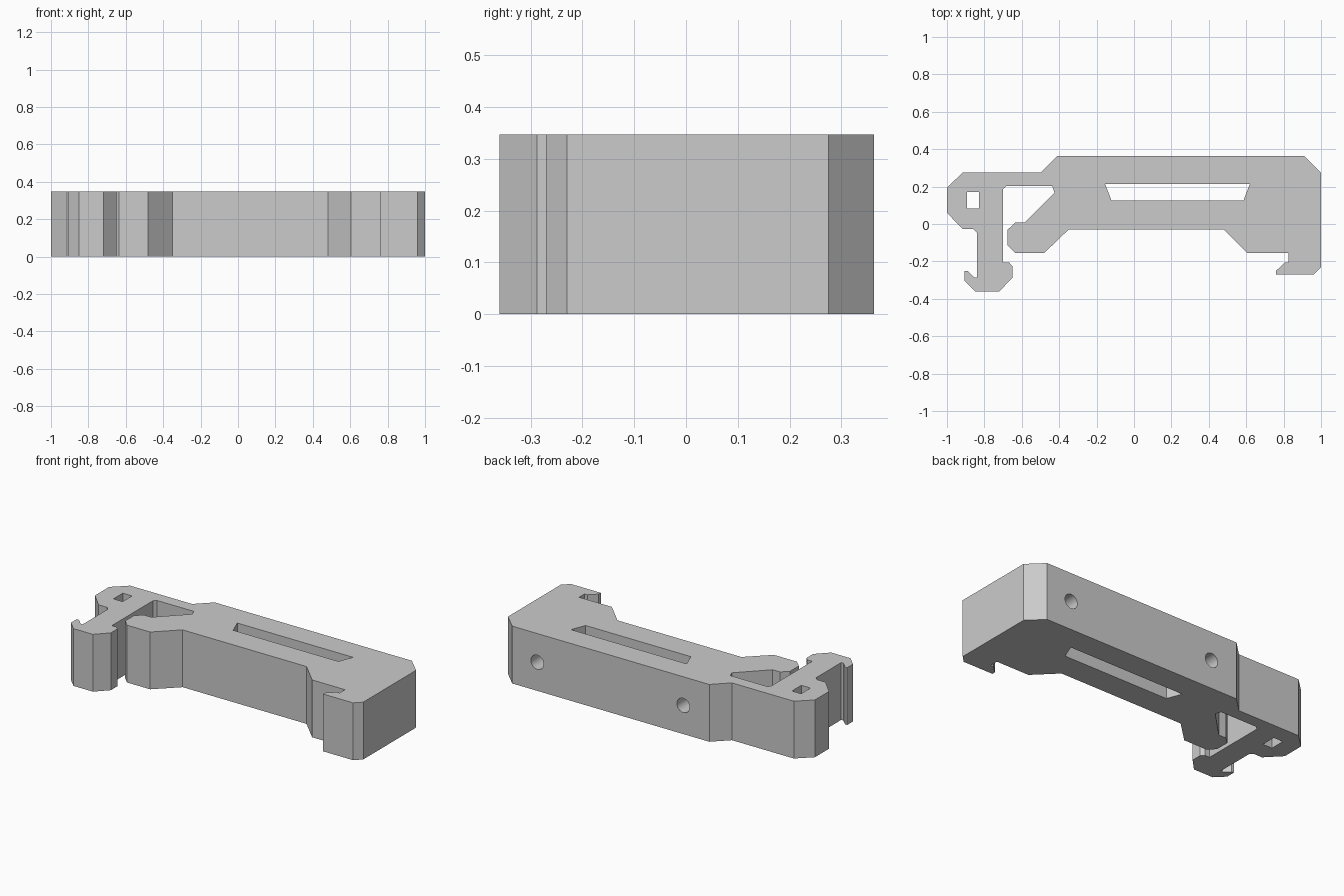
import bpy, bmesh
from mathutils import Matrix

if "Cube" in bpy.data.objects:
    bpy.data.objects.remove(bpy.data.objects["Cube"], do_unlink=True)

HEIGHT = 0.347

grey = bpy.data.materials.new("plain grey")
grey.use_nodes = True
colour = (0.6, 0.6, 0.6, 1)
grey.diffuse_color = colour
grey.node_tree.nodes["Principled BSDF"].inputs["Base Color"].default_value = colour


def make_object(name, bm):
    bmesh.ops.recalc_face_normals(bm, faces=bm.faces)
    mesh = bpy.data.meshes.new(name)
    bm.to_mesh(mesh)
    bm.free()
    mesh.materials.append(grey)
    obj = bpy.data.objects.new(name, mesh)
    bpy.context.collection.objects.link(obj)
    return obj


def prism(name, outline, bottom, top):
    """Extrude a flat outline straight up."""
    bm = bmesh.new()
    face = bm.faces.new([bm.verts.new((x, y, bottom)) for x, y in outline])
    side = bmesh.ops.extrude_face_region(bm, geom=[face])["geom"]
    verts = [v for v in side if isinstance(v, bmesh.types.BMVert)]
    bmesh.ops.translate(bm, verts=verts, vec=(0, 0, top - bottom))
    return make_object(name, bm)


def drill(name, x, radius, depth):
    """Round cutter entering the back face."""
    bm = bmesh.new()
    bmesh.ops.create_cone(bm, cap_ends=True, segments=32, radius1=radius,
                          radius2=radius, depth=2 * depth)
    bm.transform(Matrix.Translation((x, 0.365, HEIGHT / 2))
                 @ Matrix.Rotation(1.5707963, 4, "X"))
    return make_object(name, bm)


# Outline sections, clockwise from the back of the spring arm
back = [(-0.915, 0.275), (-0.5, 0.275), (-0.41, 0.363), (0.91, 0.363), (1, 0.275)]
fixed_hook = [(1, -0.23), (0.96, -0.27), (0.76, -0.27), (0.76, -0.25),
              (0.805, -0.207), (0.825, -0.207), (0.825, -0.155)]
front = [(0.605, -0.155), (0.48, -0.03), (-0.35, -0.03), (-0.48, -0.155)]
stop_block = [(-0.635, -0.155), (-0.675, -0.115), (-0.675, -0.03), (-0.635, 0.007),
              (-0.585, 0.007), (-0.425, 0.168), (-0.437, 0.202)]
arm_inside = [(-0.685, 0.202), (-0.7, 0.185), (-0.7, -0.207)]
spring_hook = [(-0.667, -0.207), (-0.65, -0.225), (-0.65, -0.288), (-0.72, -0.36),
               (-0.85, -0.36), (-0.905, -0.305), (-0.905, -0.25), (-0.89, -0.25),
               (-0.855, -0.285), (-0.84, -0.285)]
arm_outside = [(-0.84, -0.045), (-0.857, -0.028), (-0.915, -0.028), (-1, 0.06), (-1, 0.195)]

clip = prism("rail_clip_body", back + fixed_hook + front + stop_block + arm_inside
             + spring_hook + arm_outside, 0, HEIGHT)

# Openings: long slot, small window and two blind screw holes
slot = [(-0.155, 0.215), (0.62, 0.215), (0.585, 0.125), (-0.12, 0.125)]
window = [(-0.892, 0.172), (-0.83, 0.172), (-0.83, 0.082), (-0.892, 0.082)]
cutters = [prism("slot_cutter", slot, -0.1, HEIGHT + 0.1),
           prism("window_cutter", window, -0.1, HEIGHT + 0.1)]
for name, x in (("left", 0.742), ("right", -0.236)):
    cutters.append(drill(name + "_screw_hole_cutter", x, 0.043, 0.25))

bpy.context.view_layer.objects.active = clip
for cutter in cutters:
    mod = clip.modifiers.new(cutter.name, "BOOLEAN")
    mod.operation = "DIFFERENCE"
    mod.solver = "EXACT"
    mod.object = cutter
    bpy.ops.object.modifier_apply(modifier=mod.name)
    bpy.data.objects.remove(cutter, do_unlink=True)

# Smooth hole walls, crisp edges elsewhere
bpy.ops.object.select_all(action="DESELECT")
clip.select_set(True)
bpy.ops.object.shade_smooth_by_angle(angle=0.5)
